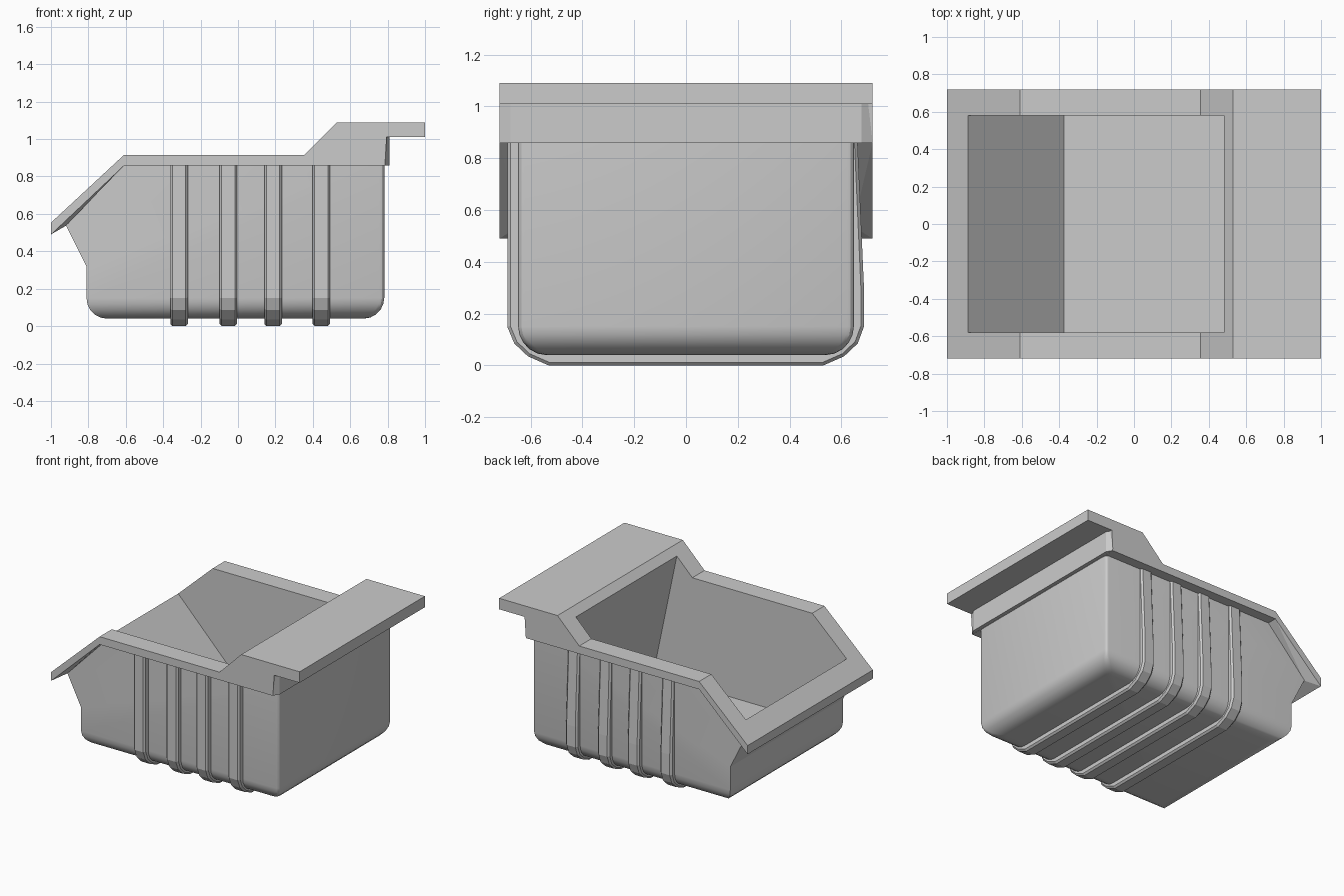
import bpy, bmesh, math
from mathutils import Vector

if "Cube" in bpy.data.objects:
    bpy.data.objects.remove(bpy.data.objects["Cube"])


def finish(bm, name):
    bmesh.ops.recalc_face_normals(bm, faces=bm.faces)
    me = bpy.data.meshes.new(name)
    bm.to_mesh(me)
    bm.free()
    ob = bpy.data.objects.new(name, me)
    bpy.context.collection.objects.link(ob)
    return ob


def prism(points, axis, lo, hi):
    """Extrude a 2D profile along the given axis from lo to hi."""
    def place(p, d):
        a, b = p
        return {'x': (d, a, b), 'y': (a, d, b), 'z': (a, b, d)}[axis]
    bm = bmesh.new()
    f = bm.faces.new([bm.verts.new(place(p, lo)) for p in points])
    ext = bmesh.ops.extrude_face_region(bm, geom=[f])
    move = Vector(place((0, 0), hi - lo))
    for v in ext['geom']:
        if isinstance(v, bmesh.types.BMVert):
            v.co += move
    bmesh.ops.recalc_face_normals(bm, faces=bm.faces)
    return bm


def smooth(ob, angle=24):
    bpy.ops.object.select_all(action='DESELECT')
    ob.select_set(True)
    bpy.context.view_layer.objects.active = ob
    bpy.ops.object.shade_smooth_by_angle(angle=math.radians(angle))


# Cavity cutter: sloped front, vertical sides, undercut back
cutter = finish(prism([(-.375, .13), (.67, .13), (.48, 1.04), (.461, 1.13),
                       (.461, 1.25), (-.925, 1.25), (-.925, .696)],
                      'y', -.58, .58), "cavity_cutter")
cutter.hide_render = True


def cut(ob):
    m = ob.modifiers.new("cavity", 'BOOLEAN')
    m.operation = 'DIFFERENCE'
    m.solver = 'EXACT'
    m.object = cutter
    bpy.ops.object.select_all(action='DESELECT')
    ob.select_set(True)
    bpy.context.view_layer.objects.active = ob
    bpy.ops.object.modifier_apply(modifier=m.name)


# Body: side profile with rounded bottom and softened back corners
W, BACK = .648, .782
bm = prism([(-.81, .04), (BACK, .04), (BACK, .88), (-.62, .88),
            (-.915, .59), (-.92, .54), (-.81, .32)], 'y', -W, W)
bottom = [e for e in bm.edges if all(v.co.z < .05 for v in e.verts)]
bmesh.ops.bevel(bm, geom=bottom, offset=.11, segments=5, profile=.5,
                affect='EDGES')


def on_corner(v):
    return v.co.x > .6 and abs((BACK - v.co.x) - (W - abs(v.co.y))) < 1e-3


corner = [e for e in bm.edges if all(on_corner(v) for v in e.verts)
          and e.verts[0].co.y * e.verts[1].co.y > 0]
bmesh.ops.bevel(bm, geom=corner, offset=.025, segments=3, profile=.5,
                affect='EDGES', clamp_overlap=True)
body = finish(bm, "bin_body")
cut(body)
smooth(body)

# Rim with sloped pouring lip in front and raised grip shelf at the back
rim = finish(prism([(-1, .49), (-1, .553), (-.61, .915), (.355, .915),
                    (.53, 1.09), (1, 1.09), (1, 1.01), (.795, 1.01),
                    (.785, .858), (-.61, .858)], 'y', -.72, .72), "rim")
cut(rim)

# Tapered underside of the pouring lip
bm = bmesh.new()
for s in (-1, 1):
    for p in ((-1, .72, .49), (-.92, .645, .537), (-.61, .72, .858),
              (-.61, .645, .858), (-.62, .645, .87), (-.98, .71, .53)):
        bm.verts.new((p[0], s * p[1], p[2]))
bmesh.ops.convex_hull(bm, input=bm.verts)
lip = finish(bm, "lip_underside")
cut(lip)

# Chamfered flange under the grip shelf
finish(prism([(.74, -.715), (.786, -.719), (.81, -.677), (.81, .677),
              (.786, .719), (.74, .715)], 'z', .859, 1.02), "back_flange")

# Ribs wrapping under the body
outer = [(-.69, .87), (-.69, .15), (-.663, .085), (-.61, .035), (-.53, 0),
         (.53, 0), (.61, .035), (.663, .085), (.687, .15), (.687, .3),
         (.662, .87)]
inner = [(y * .91, z + .06 * (1 - min(z / .15, 1))) for y, z in outer]
for i, x in enumerate((-.315, -.052, .188, .445)):
    bm = prism(outer + inner[::-1], 'x', x - .047, x + .047)
    rim_edges = [e for e in bm.edges
                 if abs(e.verts[0].co.x - e.verts[1].co.x) < 1e-4
                 and all(min((Vector((v.co.y, v.co.z)) - Vector(p)).length
                             for p in outer) < 1e-4 for v in e.verts)]
    bmesh.ops.bevel(bm, geom=rim_edges, offset=.012, segments=1,
                    affect='EDGES')
    finish(bm, f"rib_{i + 1}")

bpy.data.objects.remove(cutter, do_unlink=True)
